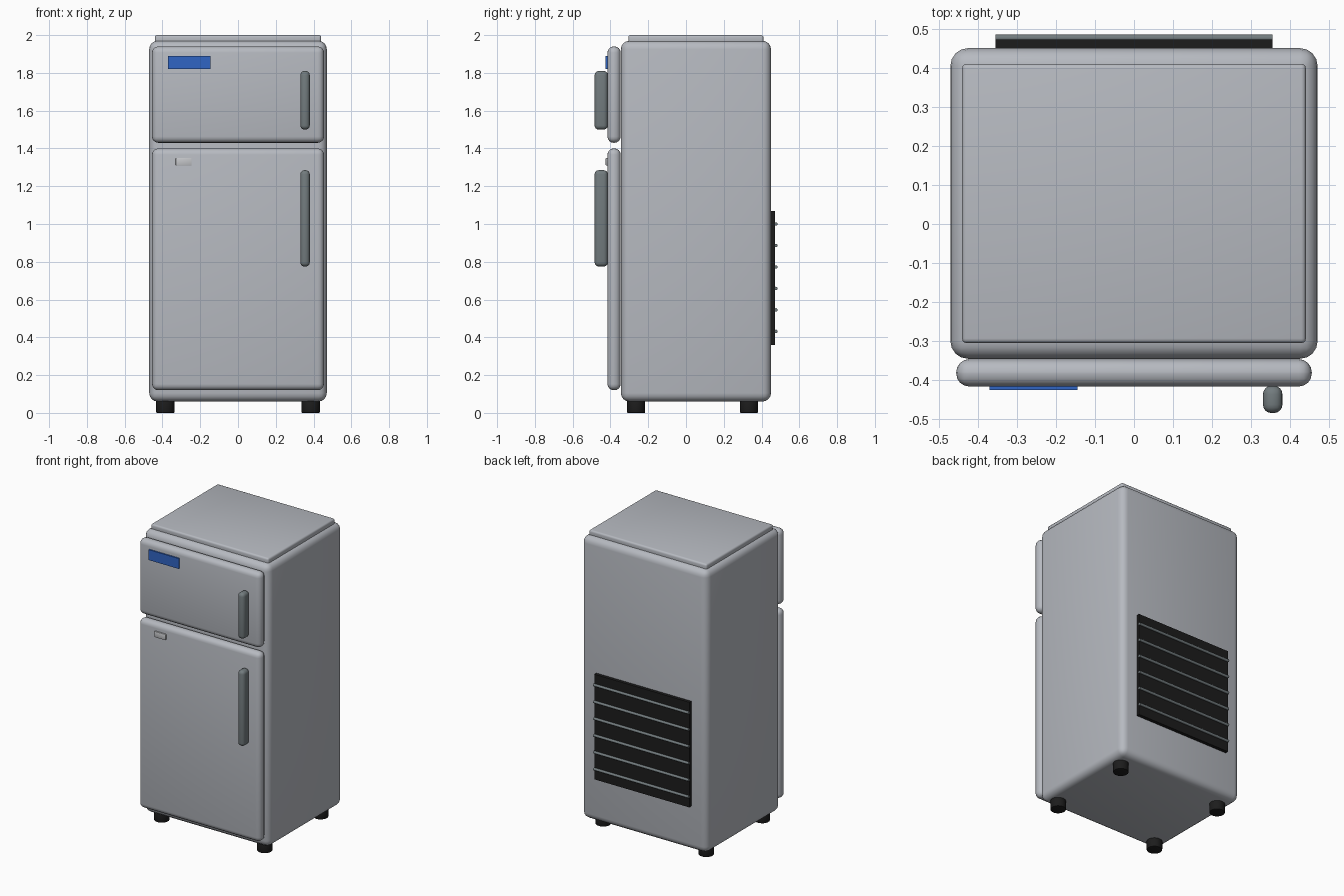
import bpy
import math

cube = bpy.data.objects.get("Cube")
if cube:
    bpy.data.objects.remove(cube, do_unlink=True)


def material(name, r, g, b):
    mat = bpy.data.materials.new(name)
    mat.use_nodes = True
    mat.diffuse_color = (r, g, b, 1)
    shader = next(n for n in mat.node_tree.nodes if n.type == "BSDF_PRINCIPLED")
    shader.inputs["Base Color"].default_value = (r, g, b, 1)
    return mat


ENAMEL = material("grey enamel", 0.47, 0.49, 0.53)
HANDLE = material("dark grey handle", 0.17, 0.20, 0.21)
BLACK = material("black rubber", 0.012, 0.012, 0.012)
BLUE = material("blue badge", 0.03, 0.13, 0.55)
SILVER = material("light silver", 0.55, 0.56, 0.58)


def finish(obj, name, mat, bevel, segments, angle):
    obj.name = name
    obj.data.materials.append(mat)
    if bevel:
        mod = obj.modifiers.new("Rounded edges", "BEVEL")
        mod.width, mod.segments = bevel, segments
        mod.limit_method = "ANGLE"
        bpy.ops.object.modifier_apply(modifier=mod.name)
    bpy.ops.object.shade_smooth_by_angle(angle=math.radians(angle))
    return obj


def box(name, x, y, z, mat, bevel=0.0, segments=4, angle=40):
    """Rounded box from its (min, max) extent on each axis."""
    spans = (x, y, z)
    bpy.ops.mesh.primitive_cube_add(size=1, location=[(a + b) / 2 for a, b in spans])
    obj = bpy.context.object
    obj.scale = [b - a for a, b in spans]
    bpy.ops.object.transform_apply(location=False, rotation=False, scale=True)
    return finish(obj, name, mat, bevel, segments, angle)


def rod(name, centre, radius, length, mat, sides, rotation=(0, 0, 0), bevel=0.0):
    bpy.ops.mesh.primitive_cylinder_add(vertices=sides, radius=radius, depth=length,
                                        location=centre, rotation=rotation)
    return finish(bpy.context.object, name, mat, bevel, 2, 40)


# Cabinet and raised top panel
box("cabinet", (-0.47, 0.47), (-0.345, 0.45), (0.06, 1.97), ENAMEL, 0.045)
box("top_panel", (-0.44, 0.44), (-0.305, 0.41), (1.95, 2.0), ENAMEL, 0.012, 3)

# Doors with their handles
for part, door_z, handle_z in (("freezer", (1.43, 1.94), (1.5, 1.81)),
                               ("fridge", (0.12, 1.4), (0.775, 1.285))):
    box(part + "_door", (-0.455, 0.455), (-0.416, -0.346), door_z, ENAMEL, 0.033)
    box(part + "_handle", (0.33, 0.38), (-0.484, -0.414), handle_z, HANDLE, 0.022)

# Badge and small door plate
box("blue_badge", (-0.37, -0.145), (-0.425, -0.41), (1.82, 1.89), BLUE)
box("door_plate", (-0.33, -0.245), (-0.425, -0.41), (1.31, 1.35), SILVER, 0.003, 2)

# Rear cooling panel with its tubes
box("cooling_panel", (-0.355, 0.355), (0.44, 0.472), (0.36, 1.07), BLACK)
for i in range(6):
    rod(f"cooling_tube_{i + 1}", (0, 0.476, 0.432 + i * 0.1136), 0.009, 0.71,
        HANDLE, 12, (0, math.pi / 2, 0))

# Feet
for side, x in (("right", -0.385), ("left", 0.385)):
    for end, y in (("front", -0.264), ("back", 0.333)):
        rod(f"{end}_{side}_foot", (x, y, 0.035), 0.048, 0.07, BLACK, 24, bevel=0.004)
